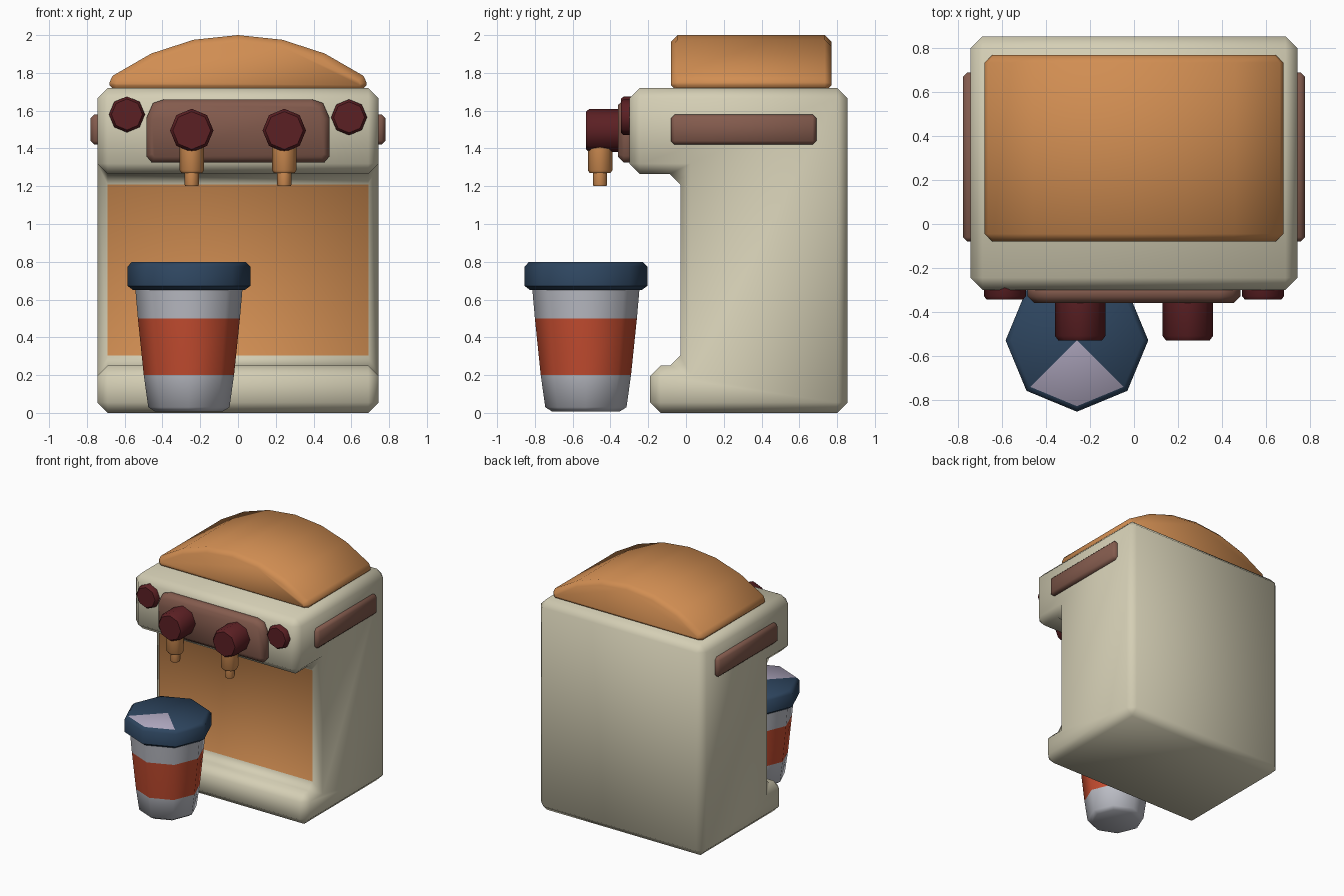
import bpy, bmesh, math
from mathutils import Matrix, Vector

if "Cube" in bpy.data.objects:
    bpy.data.objects.remove(bpy.data.objects["Cube"])


def material(name, r, g, b):
    m = bpy.data.materials.new(name)
    m.diffuse_color = (r, g, b, 1)
    m.use_nodes = True
    m.node_tree.nodes["Principled BSDF"].inputs["Base Color"].default_value = m.diffuse_color
    return m


CREAM = material("cream", 0.66, 0.62, 0.46)
ORANGE = material("warm orange", 0.64, 0.27, 0.085)
BROWN = material("brown", 0.23, 0.105, 0.075)
MAROON = material("dark maroon", 0.105, 0.014, 0.017)
NAVY = material("navy", 0.027, 0.06, 0.115)
PAPER = material("paper grey", 0.5, 0.51, 0.56)
RED = material("sleeve red", 0.57, 0.075, 0.03)
LILAC = material("pale lilac", 0.42, 0.38, 0.51)


def finish(name, bm, mats, rule=None, angle=50):
    """Turn a bmesh into a smooth-by-angle object, colouring faces by rule."""
    bmesh.ops.recalc_face_normals(bm, faces=bm.faces[:])
    bm.normal_update()
    for f in bm.faces:
        f.smooth = True
        if rule:
            f.material_index = rule(f)
    me = bpy.data.meshes.new(name)
    bm.to_mesh(me)
    bm.free()
    for m in mats:
        me.materials.append(m)
    me.set_sharp_from_angle(angle=math.radians(angle))
    ob = bpy.data.objects.new(name, me)
    bpy.context.collection.objects.link(ob)
    return ob


def prism(name, pts, depth, bevel, mats, rule=None, min_angle=40):
    """Extrude a closed 3D outline by depth and chamfer its hard edges."""
    bm = bmesh.new()
    face = bm.faces.new([bm.verts.new(p) for p in pts])
    new = bmesh.ops.extrude_face_region(bm, geom=[face])["geom"]
    bmesh.ops.translate(bm, vec=Vector(depth),
                        verts=[v for v in new if isinstance(v, bmesh.types.BMVert)])
    bmesh.ops.recalc_face_normals(bm, faces=bm.faces[:])
    # extrude keeps the start face in some cases, so drop nothing but true interior faces
    edges = [e for e in bm.edges if len(e.link_faces) == 2
             and e.calc_face_angle() > math.radians(min_angle)]
    bmesh.ops.bevel(bm, geom=edges, offset=bevel, segments=1,
                    profile=0.5, affect='EDGES', clamp_overlap=True)
    return finish(name, bm, mats, rule)


def lathe(name, profile, centre, mats, rule=None, forward=False):
    """Eight-sided turned part; forward=True turns its axis to face -y."""
    bm = bmesh.new()
    rings = []
    for r, h in profile:
        rings.append([bm.verts.new((r * math.cos(i * math.pi / 4),
                                    r * math.sin(i * math.pi / 4), h)) for i in range(8)])
    for a, b in zip(rings, rings[1:]):
        for i in range(8):
            j = (i + 1) % 8
            bm.faces.new((a[i], a[j], b[j], b[i]))
    bm.faces.new(rings[0][::-1])
    # top cap as a fan, so sectors can be coloured
    hub = bm.verts.new((0, 0, profile[-1][1]))
    for i in range(8):
        bm.faces.new((rings[-1][i], rings[-1][(i + 1) % 8], hub))
    if forward:
        bm.transform(Matrix.Rotation(math.pi / 2, 4, 'X'))
    bm.transform(Matrix.Translation(centre))
    return finish(name, bm, mats, rule)


# machine body: C-shaped side profile, back panel of the recess in orange
side = [(-0.19, 0), (0.855, 0), (0.855, 1.72), (-0.30, 1.72),
        (-0.30, 1.265), (-0.03, 1.265), (-0.03, 0.25), (-0.19, 0.25)]
prism("machine_body", [(-0.745, y, z) for y, z in side], (1.49, 0, 0), 0.055,
      [CREAM, ORANGE],
      lambda f: int(f.normal.y < -0.9 and abs(f.calc_center_median().y + 0.03) < 0.01))

# arched lid on top
R = 1.13
arc = [(R * math.sin(math.radians(a)), 2.0 - R * (1 - math.cos(math.radians(a))))
       for a in (36, 24, 12, 0, -12, -24, -36)]
roof = [(-0.68, 1.70), (0.68, 1.70), (0.68, 1.75)] + arc + [(-0.68, 1.75)]
prism("arched_top", [(x, -0.08, z) for x, z in roof], (0, 0.85, 0), 0.035, [ORANGE],
      min_angle=75)

# front control panel, rounder at the top
half = [(0.455, 1.325), (0.485, 1.36), (0.485, 1.56), (0.45, 1.64), (0.39, 1.66)]
panel = half + [(-x, z) for x, z in reversed(half)]
prism("control_panel", [(x, -0.36, z) for x, z in panel], (0, 0.10, 0), 0.03, [BROWN],
      min_angle=75)

for s, label in ((-1, "left"), (1, "right")):
    # side plates
    x0 = s * 0.70
    plate = [(-0.08, 1.42), (0.69, 1.42), (0.69, 1.58), (-0.08, 1.58)]
    prism("side_plate_" + label, [(x0, y, z) for y, z in plate], (s * 0.08, 0, 0),
          0.02, [BROWN])
    # round knobs
    lathe("knob_" + label, [(0.095, 0), (0.095, 0.075), (0.082, 0.09)],
          (s * 0.588, -0.255, 1.58 if s < 0 else 1.565), [MAROON], forward=True)
    # brewing heads
    lathe("brew_head_" + label, [(0.115, 0), (0.115, 0.19), (0.10, 0.21)],
          (s * 0.245, -0.32, 1.495), [MAROON], forward=True)
    # spouts
    lathe("spout_" + label,
          [(0.034, 1.20), (0.038, 1.21), (0.038, 1.27), (0.055, 1.27),
           (0.065, 1.285), (0.065, 1.44)], (s * 0.245, -0.455, 0), [ORANGE])

# paper cup with a coloured sleeve
CX, CY = -0.26, -0.53
lathe("cup", [(0.18, 0.008), (0.215, 0.03), (0.239, 0.20), (0.27, 0.50), (0.285, 0.67)],
      (CX, CY, 0), [PAPER, RED],
      lambda f: int(0.2 < f.calc_center_median().z < 0.5))

# cup lid with a pale wedge at the front
lathe("cup_lid", [(0.295, 0.65), (0.325, 0.672), (0.325, 0.775), (0.30, 0.80)],
      (CX, CY, 0), [NAVY, LILAC],
      lambda f: int(f.normal.z > 0.95 and f.calc_center_median().y < CY - 0.15))
